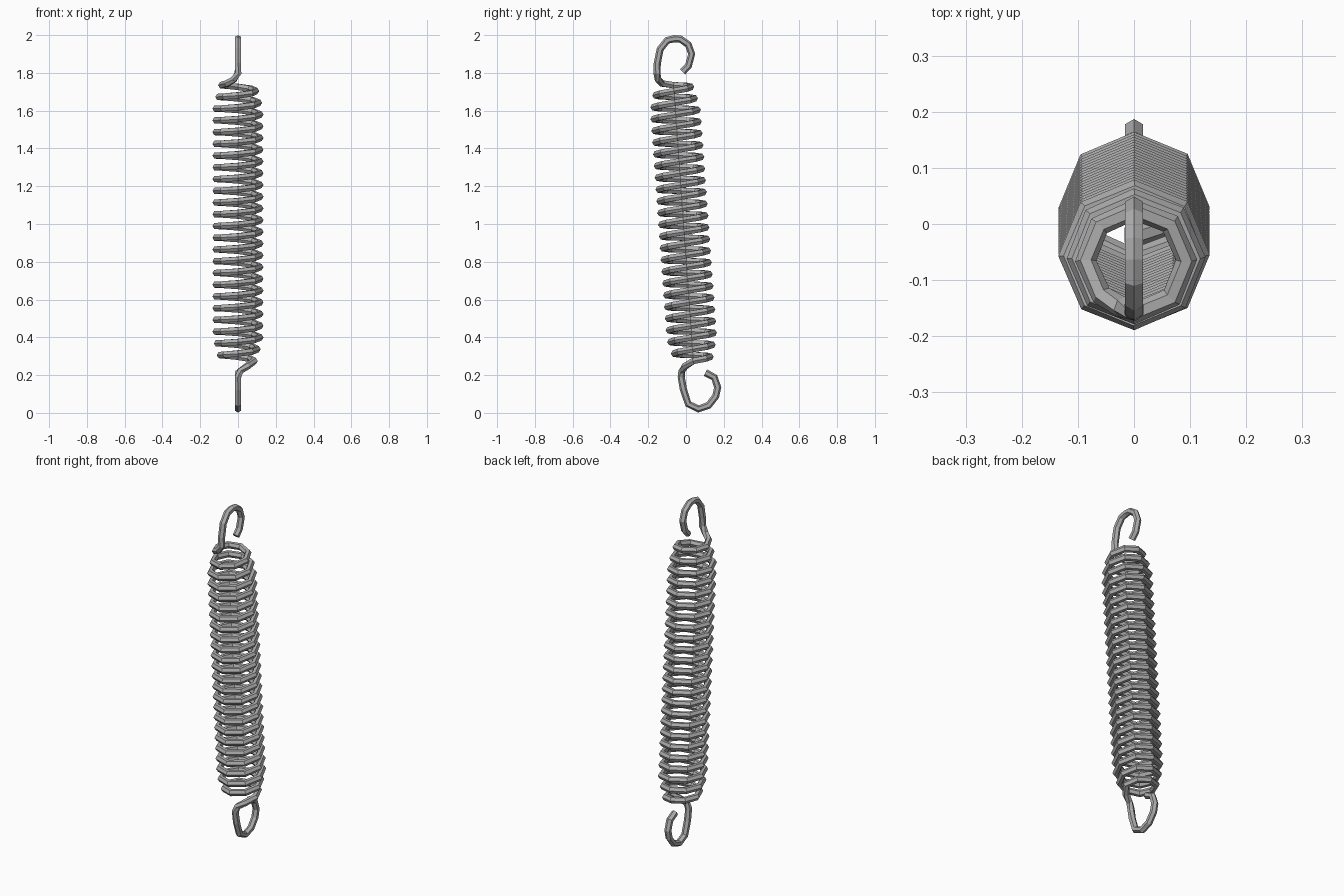
import bpy, bmesh
from math import cos, sin, pi
from mathutils import Vector

if "Cube" in bpy.data.objects:
    bpy.data.objects.remove(bpy.data.objects["Cube"])

WIRE, SIDES = 0.019, 6
TURNS, STEPS = 23.5, 8
Z_LOW, Z_HIGH = 0.275, 1.735
LEAN = -0.072
R_END, R_MID, TAPER = 0.086, 0.116, 2.0

steel = bpy.data.materials.new("steel_grey")
steel.use_nodes = True
colour = (0.42, 0.42, 0.42, 1)
steel.diffuse_color = colour
steel.node_tree.nodes["Principled BSDF"].inputs["Base Color"].default_value = colour


def axis(z):
    """Point on the leaning centre line of the coil."""
    return Vector((0, -0.013 + LEAN * (z - 1), z))


def sweep(name, path, first, last):
    """Hexagonal wire along path[first..last]; entries are (point, outward)."""
    bm = bmesh.new()
    rings = []
    for i in range(first, last + 1):
        p, out = path[i]
        before = path[max(i - 1, 0)][0]
        after = path[min(i + 1, len(path) - 1)][0]
        tangent = ((p - before).normalized() + (after - p).normalized()).normalized()
        normal = (out - tangent * out.dot(tangent)).normalized()
        side = tangent.cross(normal)
        angles = [2 * pi * k / SIDES for k in range(SIDES)]
        rings.append([bm.verts.new(p + WIRE * (normal * cos(a) + side * sin(a)))
                      for a in angles])
    for a, b in zip(rings, rings[1:]):
        for k in range(SIDES):
            n = (k + 1) % SIDES
            bm.faces.new((a[k], a[n], b[n], b[k]))
    # Close only the free ends of the wire
    if first == 0:
        bm.faces.new(rings[0])
    if last == len(path) - 1:
        bm.faces.new(rings[-1])
    bmesh.ops.recalc_face_normals(bm, faces=bm.faces)
    mesh = bpy.data.meshes.new(name)
    bm.to_mesh(mesh)
    bm.free()
    mesh.materials.append(steel)
    obj = bpy.data.objects.new(name, mesh)
    bpy.context.collection.objects.link(obj)


def hook(points, centre):
    """Planar hook points (y, z) with directions away from the hook centre."""
    c = Vector((0, *centre))
    return [(Vector((0, *q)), Vector((0, *q)) - c) for q in points]


def bend(points):
    """Transition points (x, y, z) facing away from the coil axis."""
    return [(Vector(q), Vector(q) - axis(q[2])) for q in points]


# Lower hook, from its free tip to the coil
low = hook([(0.103, 0.213), (0.15, 0.188), (0.168, 0.135), (0.157, 0.088),
            (0.12, 0.04), (0.066, 0.021), (0.012, 0.047), (-0.014, 0.125),
            (-0.025, 0.19)], (0.075, 0.13))
low += bend([(0.012, -0.022, 0.222), (0.05, -0.004, 0.248)])

# Coil, with the radius tapering at both ends
coil = []
count = int(TURNS * STEPS)
for i in range(count + 1):
    turn = i / STEPS
    a = 2 * pi * turn
    end = min(turn, TURNS - turn, TAPER) / TAPER
    r = R_END + (R_MID - R_END) * end
    radial = Vector((cos(a), sin(a), -LEAN * sin(a)))
    coil.append((axis(Z_LOW + (Z_HIGH - Z_LOW) * turn / TURNS) + radial * r, radial))

# Upper hook, from the coil to its free tip
high = bend([(-0.058, -0.127, 1.744), (-0.022, -0.148, 1.765)])
high += hook([(-0.154, 1.8), (-0.152, 1.85), (-0.137, 1.925), (-0.1, 1.972),
              (-0.062, 1.981), (-0.03, 1.979), (0.012, 1.95), (0.03, 1.9),
              (0.013, 1.838), (-0.018, 1.805)], (-0.06, 1.88))

path = low + coil + high
a, b = len(low), len(low) + count
sweep("lower_hook", path, 0, a)
sweep("coil", path, a, b)
sweep("upper_hook", path, b, len(path) - 1)
